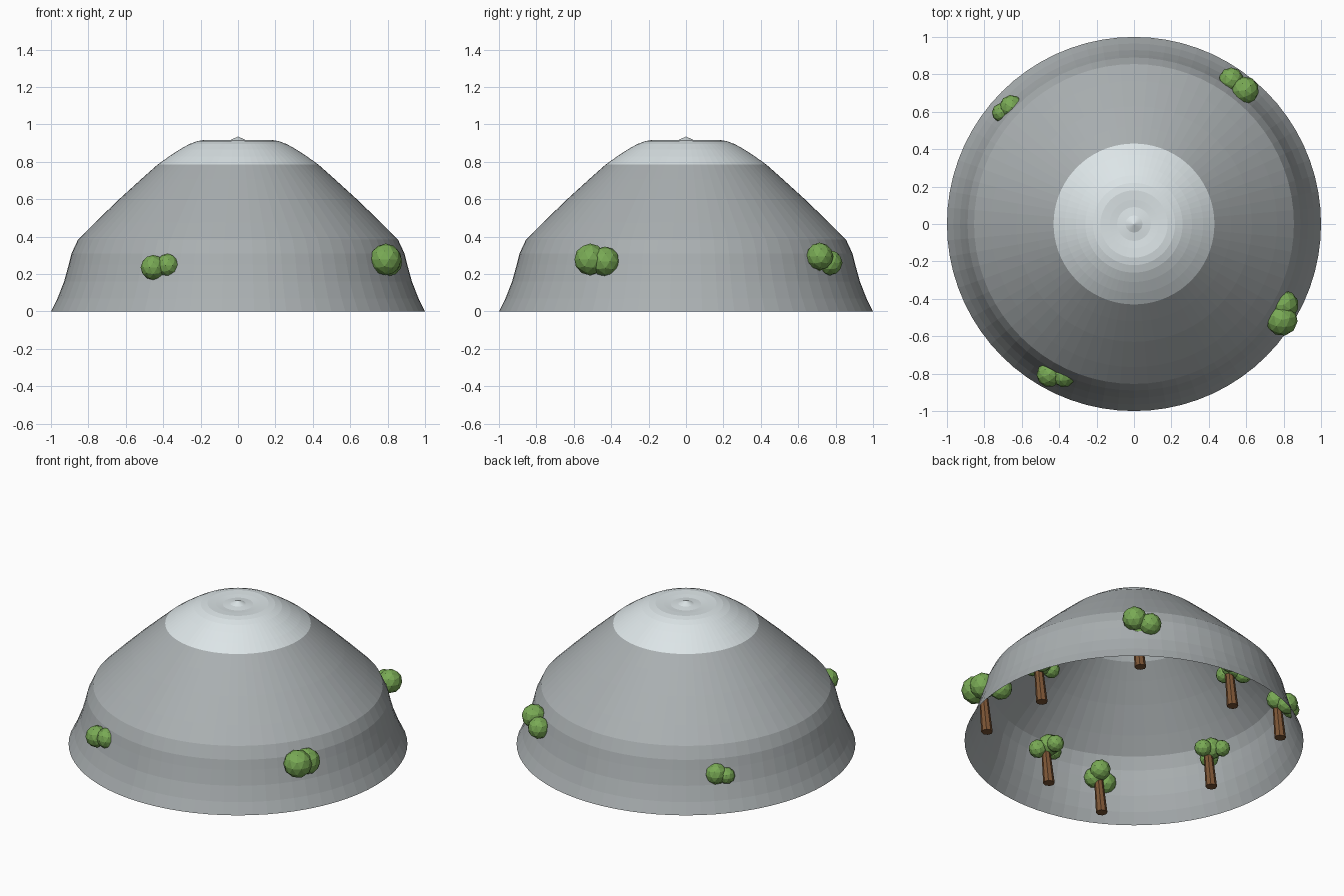
import bpy, bmesh, math, random
from mathutils import Matrix, Vector

random.seed(4)
cube = bpy.data.objects.get("Cube")
if cube:
    bpy.data.objects.remove(cube, do_unlink=True)


def material(name, rgb):
    mat = bpy.data.materials.new(name)
    mat.use_nodes = True
    mat.diffuse_color = (*rgb, 1)
    mat.node_tree.nodes["Principled BSDF"].inputs["Base Color"].default_value = (*rgb, 1)
    return mat


ROCK = material("rock grey", (0.40, 0.43, 0.44))
SNOW = material("snow white", (0.78, 0.85, 0.87))
LEAF = material("leaf green", (0.19, 0.40, 0.09))
BARK = material("bark brown", (0.20, 0.09, 0.035))


def finish(name, bm, *mats):
    mesh = bpy.data.meshes.new(name)
    bm.to_mesh(mesh)
    bm.free()
    for mat in mats:
        mesh.materials.append(mat)
    obj = bpy.data.objects.new(name, mesh)
    bpy.context.collection.objects.link(obj)
    return obj


# Mountain: an open shell turned around z, with a snow cap by height
SNOW_LINE = 0.785
profile = [(1, 0), (0.965, 0.07), (0.93, 0.16), (0.905, 0.25), (0.89, 0.31),
           (0.855, 0.385), (0.765, 0.475), (0.63, 0.605), (0.52, 0.705),
           (0.43, SNOW_LINE), (0.37, 0.828), (0.31, 0.867), (0.26, 0.895),
           (0.22, 0.91), (0.18, 0.917), (0.13, 0.914), (0.09, 0.91),
           (0.045, 0.915), (0, 0.935)]
bm = bmesh.new()
verts = [bm.verts.new((r, 0, z)) for r, z in profile]
edges = [bm.edges.new(pair) for pair in zip(verts, verts[1:])]
bmesh.ops.spin(bm, geom=verts + edges, cent=(0, 0, 0), axis=(0, 0, 1),
               angle=math.tau, steps=72)
bmesh.ops.remove_doubles(bm, verts=bm.verts, dist=0.0005)
bmesh.ops.recalc_face_normals(bm, faces=bm.faces)
if sum(f.normal.z for f in bm.faces) < 0:
    bmesh.ops.reverse_faces(bm, faces=bm.faces)
for face in bm.faces:
    face.material_index = int(face.calc_center_median().z > SNOW_LINE)
finish("mountain", bm, ROCK, SNOW)


# Trees: a leaning tapered trunk and a cluster of low-poly leaf balls
def tree(name, x, y, balls):
    bm = bmesh.new()
    height = 0.23
    ring = bmesh.ops.create_cone(bm, cap_ends=True, segments=8, radius1=0.034,
                                 radius2=0.026, depth=height)["verts"]
    bmesh.ops.translate(bm, verts=ring, vec=(x, y, height / 2))
    for v in ring:
        if v.co.z > height / 2:
            v.co += Vector((0.015, -0.012, 0))
    finish(name + "_trunk", bm, BARK)

    bm = bmesh.new()
    for bx, by, bz, radius in balls:
        turn = Matrix.Rotation(random.uniform(0, math.tau), 4, 'Z')
        bmesh.ops.create_icosphere(bm, subdivisions=2, radius=radius,
                                   matrix=Matrix.Translation((bx, by, bz)) @ turn)
    finish(name + "_leaves", bm, LEAF)


# Outer trees, whose leaves push through the slope
tree("front_left_tree", 0.73, -0.48,
     [(0.79, -0.513, 0.278, 0.085), (0.80, -0.433, 0.267, 0.08), (0.70, -0.39, 0.27, 0.07)])
tree("front_right_tree", -0.40, -0.773,
     [(-0.454, -0.805, 0.235, 0.067), (-0.375, -0.81, 0.246, 0.063), (-0.37, -0.75, 0.27, 0.062)])
tree("back_left_tree", 0.53, 0.69,
     [(0.595, 0.715, 0.295, 0.073), (0.52, 0.77, 0.26, 0.067), (0.53, 0.67, 0.235, 0.065)])
tree("back_right_tree", -0.64, 0.58,
     [(-0.655, 0.625, 0.22, 0.065), (-0.71, 0.595, 0.21, 0.05), (-0.61, 0.58, 0.25, 0.06)])

# Inner trees, hidden under the shell
for name, degrees in (("left", 0), ("back", 105), ("right", 190), ("front", 275)):
    a = math.radians(degrees)
    x, y = 0.71 * math.cos(a), 0.71 * math.sin(a)
    balls = [(x, y, 0.26, 0.066)]
    for i, radius in enumerate((0.056, 0.052, 0.05)):
        b = a + math.tau * i / 3 + 0.9
        balls.append((x + 0.065 * math.cos(b), y + 0.065 * math.sin(b),
                      0.23 + 0.01 * i, radius))
    tree(name + "_inner_tree", x, y, balls)
